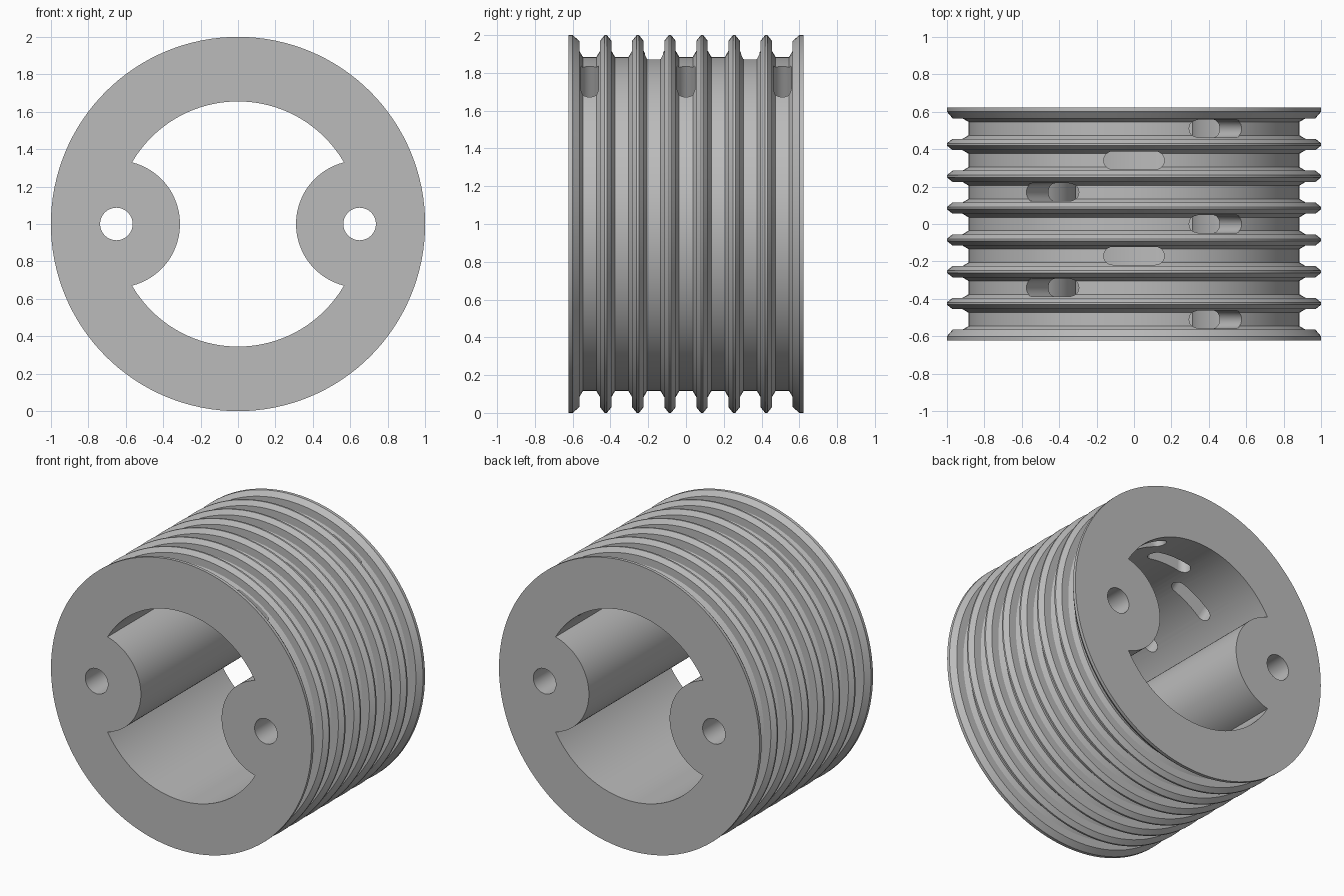
import bpy, bmesh, math
from math import sin, cos, pi
from mathutils import Matrix, Vector

cube = bpy.data.objects.get("Cube")
if cube:
    bpy.data.objects.remove(cube, do_unlink=True)

CENTRE = Vector((0, 0, 1))
HALF = 0.622            # half length along y
FLOOR = 0.885           # groove floor radius
BORE, BOSS, BOSS_X = 0.655, 0.34, 0.65
PITCH = 0.17            # groove spacing

grey = bpy.data.materials.new("plain grey")
grey.use_nodes = True
colour = (0.5, 0.5, 0.5, 1)
grey.diffuse_color = colour
grey.node_tree.nodes["Principled BSDF"].inputs["Base Color"].default_value = colour


def make_object(name, bm):
    bmesh.ops.recalc_face_normals(bm, faces=bm.faces)
    mesh = bpy.data.meshes.new(name)
    bm.to_mesh(mesh)
    bm.free()
    mesh.materials.append(grey)
    obj = bpy.data.objects.new(name, mesh)
    bpy.context.collection.objects.link(obj)
    return obj


def arc(cx, cz, r, start, end, steps):
    return [(cx + r * cos(start + (end - start) * i / steps),
             cz + r * sin(start + (end - start) * i / steps)) for i in range(steps + 1)]


def prism(name, outline, depth, matrix):
    """Extrude a closed outline along local z, then place it."""
    bm = bmesh.new()
    face = bm.faces.new([bm.verts.new((u, v, 0)) for u, v in outline])
    new = bmesh.ops.extrude_face_region(bm, geom=[face])["geom"]
    bmesh.ops.translate(bm, vec=(0, 0, depth),
                        verts=[e for e in new if isinstance(e, bmesh.types.BMVert)])
    bmesh.ops.transform(bm, matrix=matrix, verts=bm.verts)
    obj = make_object(name, bm)
    obj.hide_render = True
    return obj


# Ribbed drum: lathe a (radius, y) profile with seven grooves about the y axis
profile = [(0, -HALF), (1, -HALF), (1, -0.60)]
for i in range(-3, 4):
    y = i * PITCH
    profile += [(0.97, y - 0.055), (0.917, y - 0.055), (FLOOR, y - 0.036),
                (FLOOR, y + 0.036), (0.917, y + 0.055), (0.97, y + 0.055)]
    if i < 3:           # bevelled crown of the rib
        profile += [(1, y + PITCH / 2 - 0.006), (1, y + PITCH / 2 + 0.006)]
profile += [(1, 0.60), (1, HALF), (0, HALF)]

bm = bmesh.new()
verts = [bm.verts.new((r, y, 0)) for r, y in profile]
edges = [bm.edges.new(pair) for pair in zip(verts, verts[1:])]
bmesh.ops.spin(bm, geom=verts + edges, cent=(0, 0, 0), axis=(0, 1, 0),
               angle=2 * pi, steps=128, use_merge=True)
bmesh.ops.remove_doubles(bm, verts=bm.verts, dist=1e-5)
bmesh.ops.translate(bm, vec=CENTRE, verts=bm.verts)
bmesh.ops.dissolve_limit(bm, angle_limit=0.001, verts=[v for v in bm.verts if abs(v.co.y) > HALF - 0.001],
                         edges=[e for e in bm.edges if all(abs(v.co.y) > HALF - 0.001 for v in e.verts)])
drum = make_object("ribbed_drum", bm)

# Bore with two round bosses left standing at the sides
along_y = Matrix.Translation(CENTRE + Vector((0, 1, 0))) @ Matrix.Rotation(pi / 2, 4, "X")
jx = (BOSS_X ** 2 + BORE ** 2 - BOSS ** 2) / (2 * BOSS_X)
jz = math.sqrt(BORE ** 2 - jx ** 2)
a = math.atan2(jz, jx)
b = math.atan2(jz, jx - BOSS_X)
outline = (arc(0, 0, BORE, a, pi - a, 48)[:-1]
           + arc(-BOSS_X, 0, BOSS, pi - b, b - pi, 40)[:-1]
           + arc(0, 0, BORE, pi + a, 2 * pi - a, 48)[:-1]
           + arc(BOSS_X, 0, BOSS, 2 * pi - b, b, 40)[:-1])
cutters = [prism("bore_cutter", outline, 2, along_y)]

# Screw holes through the bosses
for side in (-1, 1):
    cutters.append(prism("hole_cutter", arc(side * BOSS_X, 0, 0.087, 0, 2 * pi, 40)[:-1], 2, along_y))

# Rounded slots, stepping round the top from groove to groove
slot_r = 0.048
slot = arc(0.162 - slot_r, 0, slot_r, -pi / 2, pi / 2, 12) + arc(slot_r - 0.162, 0, slot_r, pi / 2, 3 * pi / 2, 12)
for i in range(-3, 4):
    tilt = math.radians((30, -30, 0)[(i + 3) % 3])
    place = (Matrix.Translation(CENTRE + Vector((0, i * PITCH, 0)))
             @ Matrix.Rotation(tilt, 4, "Y") @ Matrix.Translation((0, 0, 0.55)))
    cutters.append(prism("slot_cutter", slot, 0.4, place))

for cutter in cutters:
    cut = drum.modifiers.new(cutter.name, "BOOLEAN")
    cut.operation = "DIFFERENCE"
    cut.solver = "EXACT"
    cut.object = cutter

# Bake the cuts, drop the cutters and smooth the curved walls
bpy.context.view_layer.update()
result = bpy.data.meshes.new_from_object(drum.evaluated_get(bpy.context.evaluated_depsgraph_get()))
drum.modifiers.clear()
drum.data = result
for cutter in cutters:
    bpy.data.objects.remove(cutter, do_unlink=True)
bpy.ops.object.select_all(action="DESELECT")
drum.select_set(True)
bpy.context.view_layer.objects.active = drum
bpy.ops.object.shade_smooth_by_angle(angle=math.radians(25))
